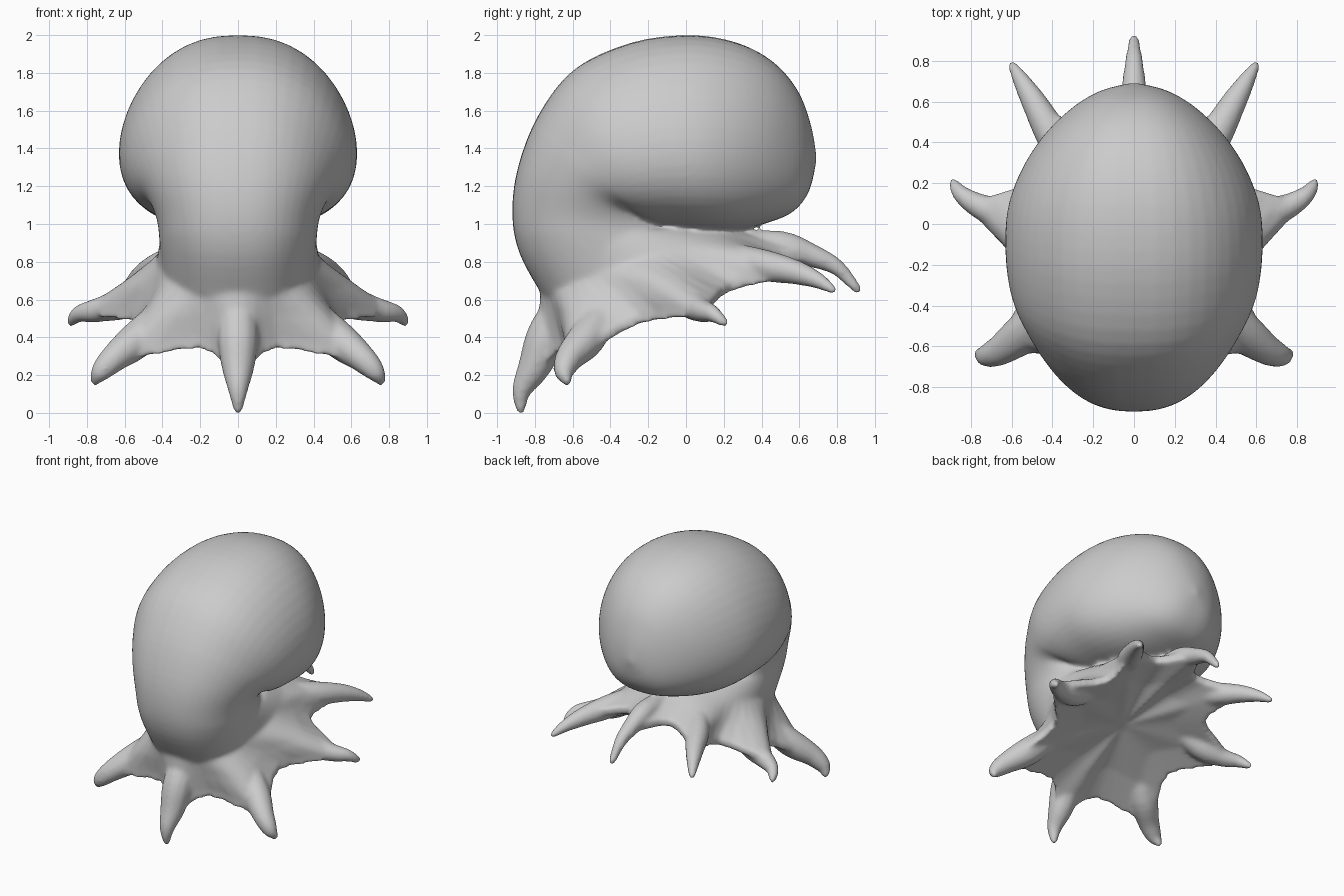
import bpy, bmesh, math
from mathutils import Vector as V

if "Cube" in bpy.data.objects:
    bpy.data.objects.remove(bpy.data.objects["Cube"])

bm = bmesh.new()


def loft(rings):
    """Closed skin through rings of equal point count."""
    vs = [[bm.verts.new(p) for p in r] for r in rings]
    n = len(vs[0])
    faces = []
    for a, b in zip(vs, vs[1:]):
        for i in range(n):
            j = (i + 1) % n
            faces.append(bm.faces.new((a[i], a[j], b[j], b[i])))
    faces.append(bm.faces.new(vs[0][::-1]))
    faces.append(bm.faces.new(vs[-1]))
    bmesh.ops.recalc_face_normals(bm, faces=faces)


def spline(pts, steps=4, closed=False):
    """Catmull-Rom resampling."""
    n = len(pts)
    get = (lambda i: pts[i % n]) if closed else (lambda i: pts[max(0, min(n - 1, i))])
    out = []
    for i in range(n if closed else n - 1):
        a, b, c, d = (get(i + k) for k in (-1, 0, 1, 2))
        for s in range(steps):
            t = s / steps
            out.append(0.5 * (2 * b + (c - a) * t + (2 * a - 5 * b + 4 * c - d) * t * t
                              + (3 * b - a - 3 * c + d) * t ** 3))
    if not closed:
        out.append(pts[-1].copy())
    return out


# Neck and head: outer (y, z), inner (y, z), half width, swept backwards
head = [(-.76, .62, .05, .85, .40), (-.88, .84, 0, .95, .415), (-.92, 1.05, -.1, 1.0, .43),
        (-.89, 1.30, -.2, 1.03, .48), (-.78, 1.58, -.2, 1.0, .55), (-.59, 1.82, -.15, .98, .605),
        (-.29, 1.96, -.05, .97, .63), (.02, 2.0, .1, .96, .62), (.27, 1.96, .25, .965, .555),
        (.46, 1.86, .41, 1.0, .445), (.59, 1.71, .56, 1.06, .30), (.66, 1.53, .65, 1.17, .16),
        (.69, 1.37, .69, 1.33, .02)]
outer = spline([V((0, h[0], h[1])) for h in head])
inner = spline([V((0, h[2], h[3])) for h in head])
width = spline([V((h[4], 0, 0)) for h in head])
rings = []
for m, (o, i, w) in enumerate(zip(outer, inner, width)):
    sag = .2 * max(0, min(1, (m - 6) / 10))     # head is widest below its middle
    ring = []
    for k in range(48):
        a = math.tau * k / 48
        ca, sa = math.cos(a), math.sin(a)
        ring.append((o + i) / 2 + (o - i) / 2 * (ca - sag * sa * sa)
                    + w * math.copysign(abs(sa) ** .85, sa))
    rings.append(ring)
loft(rings)

# Webbed skirt: tilted neck ellipses flaring along the tentacles, scalloped rim
half = [V(p) for p in ((0, -.80, .21), (.21, -.66, .335), (.63, -.59, .28), (.53, -.25, .465),
                       (.78, .08, .52), (.45, .24, .64), (.47, .56, .725), (.18, .46, .80),
                       (0, .70, .80))]
rim = spline(half + [V((-p.x, p.y, p.z)) for p in half[7:0:-1]], 4, True)


def tilted(cy, ry, rx, z0, z1):
    out = []
    for k in range(64):
        a = math.tau * k / 64
        u = (1 - math.cos(a)) / 2
        out.append(V((rx * math.sin(a), cy - ry * math.cos(a), z0 + (z1 - z0) * u)))
    return out


apex = V((0, -.12, .62))
mid = tilted(-.26, .51, .43, .65, .97)
edge = [r + V((0, 0, .055)) for r in rim]
flare = [m.lerp(r, .5) for m, r in zip(mid, edge)]
loft([tilted(-.42, .46, .41, .86, 1.0), mid, flare, edge, rim,
      [apex.lerp(p, .6) + V((0, 0, .02)) for p in rim], [apex.lerp(p, .05) for p in rim]])

# Tentacles: x, y, z, radius; side ones are mirrored
arms = [
    [(0, -.62, .62, .09), (0, -.73, .42, .11), (0, -.80, .25, .09), (0, -.87, .12, .054), (0, -.875, .02, .028)],
    [(.35, -.40, .58, .07), (.52, -.52, .40, .10), (.65, -.615, .295, .078), (.725, -.645, .22, .057), (.755, -.63, .17, .03)],
    [(.36, 0, .70, .06), (.58, .03, .59, .085), (.74, .08, .545, .066), (.84, .14, .525, .047), (.885, .2, .48, .028)],
    [(.25, .2, .84, .07), (.38, .40, .785, .085), (.48, .58, .745, .067), (.55, .70, .70, .045), (.595, .775, .653, .026)],
    [(0, .25, .89, .07), (0, .5, .885, .08), (0, .66, .835, .064), (0, .80, .77, .045), (0, .905, .655, .027)],
]


def tentacle(pts, side):
    path = spline([V((x * side, y, z)) for x, y, z, r in pts])
    rad = [v.x for v in spline([V((r, 0, 0)) for x, y, z, r in pts])]
    end = (path[-1] - path[-2]).normalized()
    path += [path[-1] + end * rad[-1] * .7, path[-1] + end * rad[-1]]
    rad += [rad[-1] * .7, rad[-1] * .15]
    out = []
    for i, p in enumerate(path):
        t = (path[min(i + 1, len(path) - 1)] - path[max(i - 1, 0)]).normalized()
        s = t.cross(V((0, 0, 1)))
        s = V((1, 0, 0)) if abs(pts[0][0]) < .01 else s.normalized()
        n = s.cross(t).normalized()
        out.append([p + rad[i] * (s * math.cos(math.tau * k / 12) + n * math.sin(math.tau * k / 12))
                    for k in range(12)])
    loft(out)


for arm in arms:
    for side in ((1, -1) if arm[0][0] else (1,)):
        tentacle(arm, side)

# Fuse everything into one smooth skin
me = bpy.data.meshes.new("octopus_body")
bm.to_mesh(me)
bm.free()
ob = bpy.data.objects.new("octopus_body", me)
bpy.context.collection.objects.link(ob)
rm = ob.modifiers.new("fuse", 'REMESH')
rm.mode = 'VOXEL'
rm.voxel_size = .013
rm.use_smooth_shade = True
sm = ob.modifiers.new("soften", 'SMOOTH')
sm.factor = .5
sm.iterations = 16
